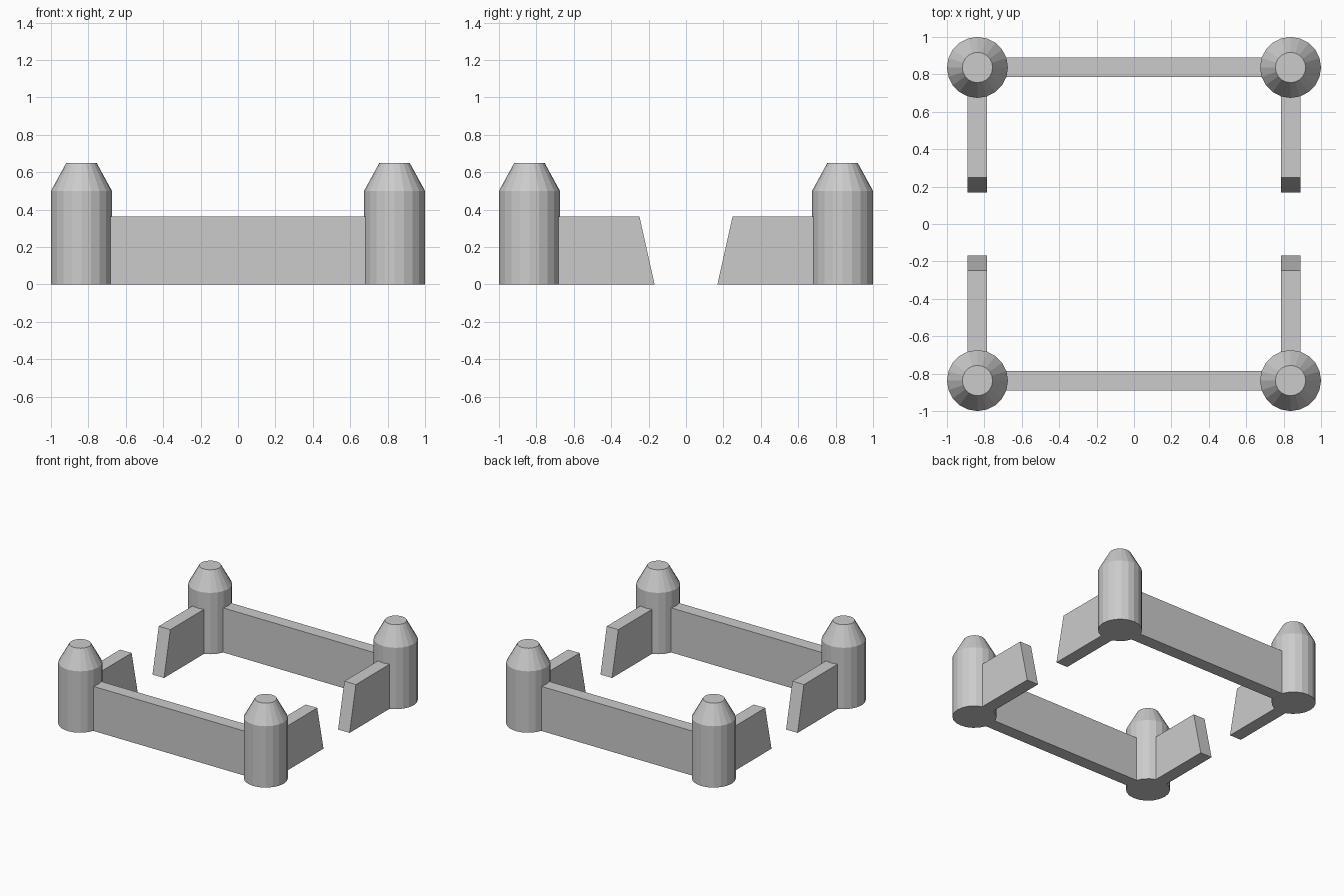
import bpy, bmesh, math

if "Cube" in bpy.data.objects:
    bpy.data.objects.remove(bpy.data.objects["Cube"])

C = 0.837          # tower centre offset
R = 0.163          # tower radius
W = 0.052          # half wall thickness
H = 0.363          # wall height


def make_object(name, bm):
    bmesh.ops.recalc_face_normals(bm, faces=bm.faces)
    mesh = bpy.data.meshes.new(name)
    bm.to_mesh(mesh)
    bm.free()
    obj = bpy.data.objects.new(name, mesh)
    bpy.context.collection.objects.link(obj)
    return obj


def tower(name, x, y, sides=20):
    # Round shaft with a tapered, flat-topped cap
    bm = bmesh.new()
    rings = []
    for r, z in ((R, 0), (R, 0.5), (0.081, 0.65)):
        rings.append([bm.verts.new((x + r * math.cos(2 * math.pi * i / sides),
                                    y + r * math.sin(2 * math.pi * i / sides), z))
                      for i in range(sides)])
    for a, b in zip(rings, rings[1:]):
        for i in range(sides):
            j = (i + 1) % sides
            bm.faces.new((a[i], a[j], b[j], b[i]))
    bm.faces.new(rings[0])
    bm.faces.new(rings[-1])
    make_object(name, bm)


def wall(name, profile, axis, centre):
    # Extrude a (length, height) profile across the wall thickness
    bm = bmesh.new()

    def point(u, t, z):
        return (u, t, z) if axis == 'x' else (t, u, z)

    face = bm.faces.new([bm.verts.new(point(u, centre - W, z)) for u, z in profile])
    ext = bmesh.ops.extrude_face_region(bm, geom=[face], use_keep_orig=True)
    moved = [v for v in ext['geom'] if isinstance(v, bmesh.types.BMVert)]
    bmesh.ops.translate(bm, verts=moved, vec=point(0, 2 * W, 0))
    make_object(name, bm)


END = C - R + 0.02  # walls run slightly into the towers

for sy, fb in ((-1, "front"), (1, "back")):
    # Full-length front and back walls
    wall(f"{fb}_wall", [(-END, 0), (END, 0), (END, H), (-END, H)], 'x', sy * C)
    for sx, lr in ((-1, "left"), (1, "right")):
        tower(f"{fb}_{lr}_tower", sx * C, sy * C)
        # Broken side walls with sloping ends at the gap
        wall(f"{fb}_{lr}_side_wall",
             [(sy * 0.168, 0), (sy * END, 0), (sy * END, H), (sy * 0.249, H)],
             'y', sx * C)
